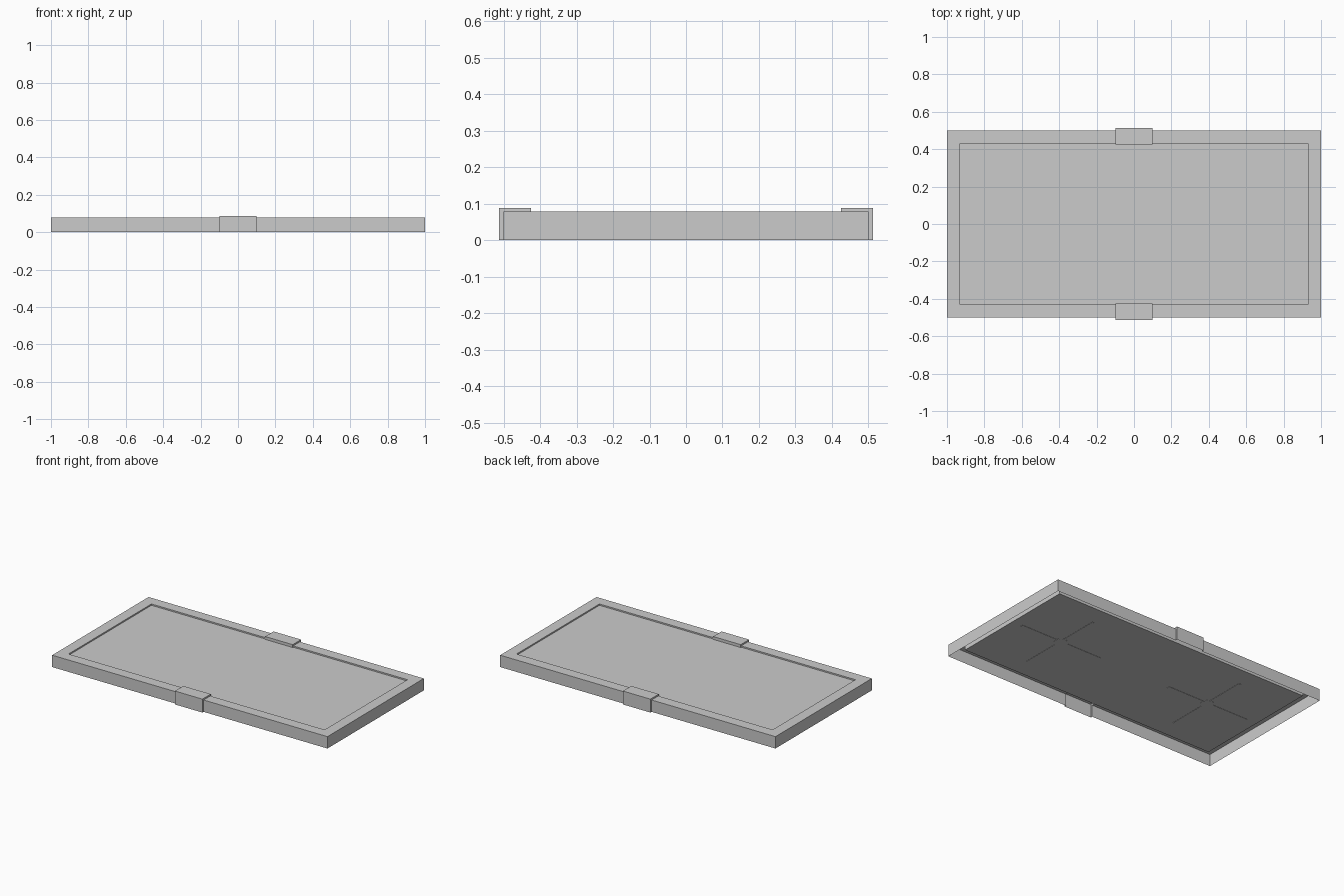
import bpy, bmesh, math
from mathutils import Matrix

if "Cube" in bpy.data.objects:
    bpy.data.objects.remove(bpy.data.objects["Cube"])

CLIP = 0.1                     # half width of the clips
TOP, RECESS, UNDER = 0.078, 0.069, 0.038
# cross-sections as (distance in from the rim, height)
FRAME = [(0, 0), (0, TOP), (0.07, TOP), (0.07, RECESS)]
BULGE = [(-0.012, 0), (-0.012, 0.088), (0.075, 0.088), (0.075, RECESS)]


def finish(name, bm):
    bmesh.ops.remove_doubles(bm, verts=bm.verts, dist=1e-5)
    me = bpy.data.meshes.new(name)
    bm.to_mesh(me)
    bm.free()
    ob = bpy.data.objects.new(name, me)
    bpy.context.collection.objects.link(ob)
    return ob


def strip(bm, a, b):
    """Join two rows of points with quads."""
    va = [bm.verts.new(p) for p in a]
    vb = [bm.verts.new(p) for p in b]
    for i in range(len(a) - 1):
        bm.faces.new((va[i], vb[i], vb[i + 1], va[i + 1]))


def box(bm, size, centre):
    m = Matrix.Translation(centre) @ Matrix.Diagonal((*size, 1))
    bmesh.ops.create_cube(bm, size=1, matrix=m)


def corner(sx, sy):
    return [(sx * (1 - d), sy * (0.5 - d), z) for d, z in FRAME]


def section(profile, x, s):
    return [(x, s * (0.5 - d), z) for d, z in profile]


# rim: thin open-bottomed shell, interrupted where the clips sit
bm = bmesh.new()
for s in (-1, 1):
    strip(bm, corner(s, s * -1), corner(s, s))
    strip(bm, corner(s, s), section(FRAME, s * CLIP, s))
    strip(bm, section(FRAME, -s * CLIP, s), corner(-s, s))
bmesh.ops.remove_doubles(bm, verts=bm.verts, dist=1e-5)
finish("rim", bm)

# clips: raised hollow bands over the rim with stepped sides
for s, name in ((-1, "front_clip"), (1, "back_clip")):
    bm = bmesh.new()
    right, left = section(BULGE, s * CLIP, s), section(BULGE, -s * CLIP, s)
    strip(bm, right, left)
    strip(bm, section(FRAME, s * CLIP, s), right)
    strip(bm, left, section(FRAME, -s * CLIP, s))
    finish(name, bm)

# recessed centre panel
bm = bmesh.new()
box(bm, (1.86, 0.86, RECESS - UNDER), (0, 0, (RECESS + UNDER) / 2))
finish("panel", bm)

# shallow cross marks with a round hub on the underside
for x, name in ((-0.56, "left_cross"), (0.56, "right_cross")):
    bm = bmesh.new()
    for s in (-1, 1):
        box(bm, (0.26, 0.02, 0.003), (x + s * 0.17, 0, UNDER))
        box(bm, (0.02, 0.26, 0.003), (x, s * 0.17, UNDER))
    bmesh.ops.create_cone(bm, cap_ends=True, segments=16, radius1=0.04, radius2=0.04,
                          depth=0.004, matrix=Matrix.Translation((x, 0, UNDER)))
    finish(name, bm)
